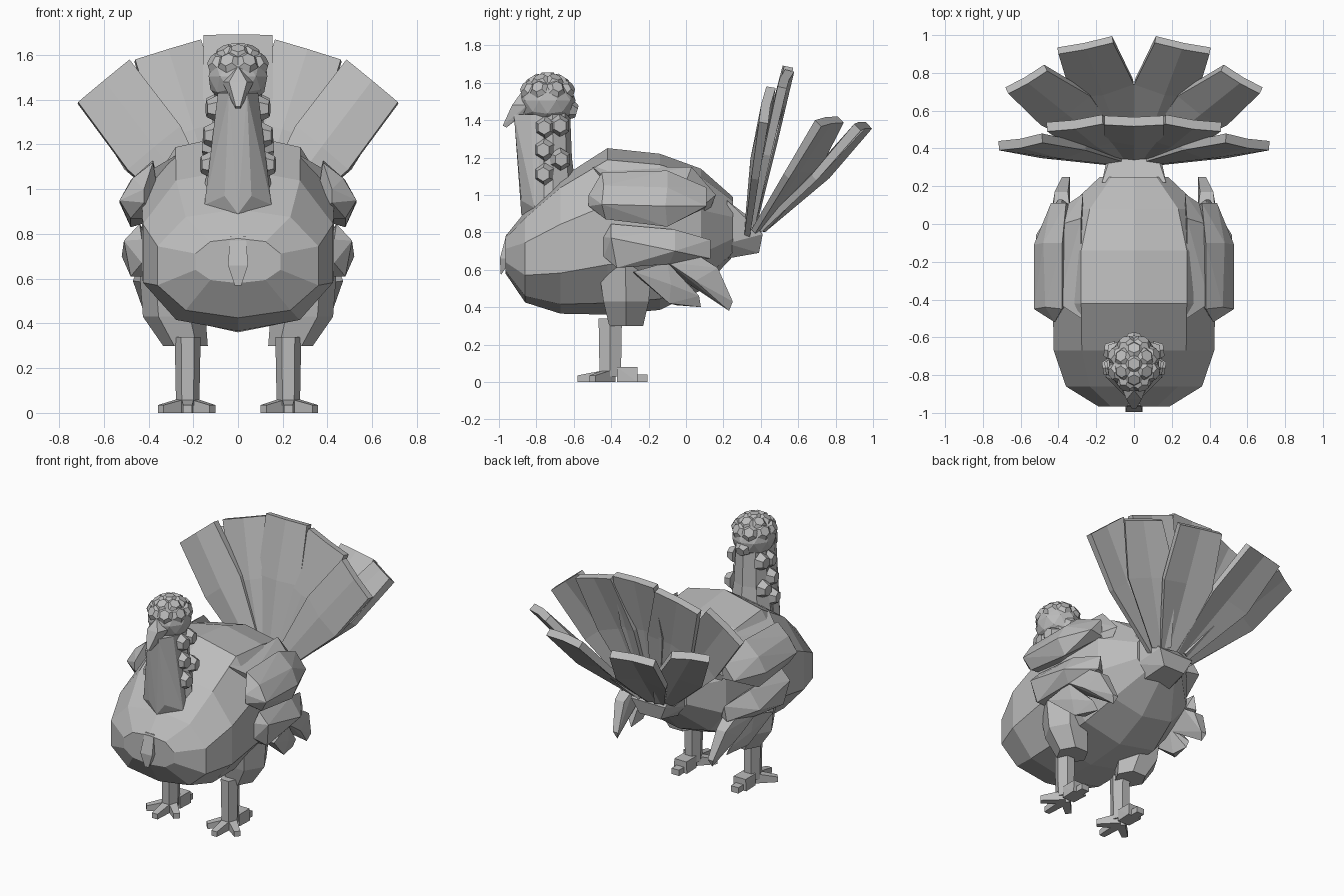
import bpy, bmesh, math
from mathutils import Vector

if "Cube" in bpy.data.objects:
    bpy.data.objects.remove(bpy.data.objects["Cube"])

GREY = (0.5, 0.5, 0.5, 1)
grey = bpy.data.materials.new("plain_grey")
grey.use_nodes = True
grey.diffuse_color = GREY
grey.node_tree.nodes["Principled BSDF"].inputs["Base Color"].default_value = GREY


def finish(name, bm):
    bmesh.ops.recalc_face_normals(bm, faces=bm.faces)
    mesh = bpy.data.meshes.new(name)
    bm.to_mesh(mesh)
    bm.free()
    mesh.materials.append(grey)
    obj = bpy.data.objects.new(name, mesh)
    bpy.context.collection.objects.link(obj)


def hull(name, points):
    bm = bmesh.new()
    for p in points:
        bm.verts.new(p)
    bmesh.ops.convex_hull(bm, input=bm.verts)
    bmesh.ops.delete(bm, geom=[v for v in bm.verts if not v.link_faces], context='VERTS')
    bmesh.ops.dissolve_limit(bm, angle_limit=0.05, verts=bm.verts, edges=bm.edges)
    finish(name, bm)


def loft(name, rings):
    bm = bmesh.new()
    loops = [[bm.verts.new(p) for p in ring] for ring in rings]
    for a, b in zip(loops, loops[1:]):
        for i in range(len(a)):
            j = (i + 1) % len(a)
            bm.faces.new((a[i], a[j], b[j], b[i]))
    bm.faces.new(loops[0])
    bm.faces.new(loops[-1])
    finish(name, bm)


def both(points):
    return [(s * x, y, z) for s in (1, -1) for x, y, z in points]


def pair(name, points):
    for side, s in (("left", 1), ("right", -1)):
        hull(f"{side}_{name}", [(s * x, y, z) for x, y, z in points])


def tube(cx, cy, z, rx, ry, n=6):
    return [(cx + rx * math.cos(math.tau * i / n), cy + ry * math.sin(math.tau * i / n), z)
            for i in range(n)]


# Body: faceted rings along y
half = [(0, 1), (.65, .93), (1, .66), (1, .3), (.65, .07), (0, 0)]
section = half + [(-x, z) for x, z in half[-2:0:-1]]
stations = [(-.965, .58, .78, .19), (-.86, .425, .91, .36), (-.67, .365, 1.09, .425),
            (-.42, .36, 1.25, .43), (-.14, .385, 1.22, .43), (.08, .49, 1.14, .36),
            (.25, .67, .99, .18)]
loft("body", [[(x * w, y, lo + z * (hi - lo)) for x, z in section]
              for y, lo, hi, w in stations])

# Chest tuft
hull("chest_tuft", both([(.035, -.96, .79), (.045, -.995, .66), (.015, -.99, .57),
                         (.035, -.9, .79), (.045, -.93, .66)]))

# Tail base
hull("tail_base", both([(.17, .22, .97), (.17, .22, .74), (.1, .22, .66), (.13, .34, .88),
                        (.13, .41, .79), (.08, .39, .69)]))


# Tail feathers: ridged blades widening from the base to a slanted tip
def feather(name, base, tip_a, tip_b, swell, sag):
    base, a, b = Vector(base), Vector(tip_a), Vector(tip_b)
    across = (b - a).normalized()
    normal = across.cross((a + b) / 2 - base).normalized()
    if normal.y < 0:
        normal = -normal
    rings = []
    for t, bulge, drop in ((0, 0, 0), (.55, swell, sag), (1, 0, 0)):
        p = (base - across * .06).lerp(a, t) - across * bulge + normal * drop
        q = (base + across * .06).lerp(b, t) + across * bulge + normal * drop
        mid = (p + q) / 2 - normal * (.008 + bulge * .4)
        off = normal * (.03 + .02 * t)
        rings.append([p, mid, q, q + off, mid + off, p + off])
    loft(name, rings)


feather("tail_feather_middle", (0, .34, .84), (-.155, .525, 1.69), (.155, .525, 1.69), .045, 0)
for side, s in (("left", 1), ("right", -1)):
    for name, bx, by, a, b, swell, sag in [
            ("front_inner", .06, .34, (.165, .53, 1.67), (.46, .49, 1.58), .045, 0),
            ("front_outer", .1, .32, (.485, .43, 1.58), (.715, .39, 1.39), .045, 0),
            ("rear_inner", .05, .39, (.11, .96, 1.39), (.4, .9, 1.38), .06, .025),
            ("rear_outer", .1, .38, (.46, .81, 1.42), (.665, .69, 1.4), .06, .025)]:
        feather(f"{side}_tail_{name}", (s * bx, by, .82), (s * a[0], a[1], a[2]),
                (s * b[0], b[1], b[2]), swell, sag)

# Wings: shoulder, upper and lower lobes, hanging flight feathers
pair("shoulder", [(.28, -.5, 1.15), (.28, .03, 1.15), (.4, -.42, 1.08), (.38, 0, 1.07),
                  (.42, -.35, .95), (.36, .1, .95), (.27, .16, 1.0), (.3, -.3, .85),
                  (.3, .1, .85)])
pair("upper_wing", [(.38, -.45, 1.12), (.38, -.1, 1.13), (.36, .11, 1.04), (.47, -.44, 1.05),
                    (.48, -.1, 1.04), (.53, -.45, .95), (.53, -.11, .94), (.44, .11, .94),
                    (.48, -.43, .87), (.48, -.1, .83), (.42, -.52, 1.0), (.42, -.52, .94),
                    (.34, -.4, .87), (.34, .1, .93)])
pair("lower_wing", [(.44, -.4, .845), (.44, -.06, .815), (.38, .13, .76), (.51, -.4, .77),
                    (.52, -.06, .7), (.4, .13, .66), (.48, -.37, .61), (.46, -.09, .63),
                    (.43, -.44, .775), (.43, -.44, .67), (.36, -.37, .61), (.34, .1, .67)])
pair("flight_feather_back", [(.46, -.1, .64), (.37, -.1, .6), (.43, .06, .68), (.34, .08, .67),
                             (.44, .05, .54), (.42, .17, .61), (.35, .17, .61),
                             (.38, .25, .43), (.34, .25, .43), (.36, .23, .38)])
pair("flight_feather_front", [(.47, -.28, .59), (.39, -.28, .58), (.45, -.1, .64),
                              (.37, -.1, .63), (.44, -.08, .52), (.41, -.09, .42),
                              (.39, .07, .46), (.36, .08, .4), (.36, -.05, .41)])

# Legs and feet
for side, s in (("left", 1), ("right", -1)):
    x = s * .225
    loft(f"{side}_thigh", [tube(s * .3, -.325, .62, .14, .165), tube(s * .285, -.32, .43, .14, .14),
                           tube(s * .235, -.32, .3, .1, .105)])
    loft(f"{side}_shank", [tube(x, -.405, .34, .058, .072), tube(x, -.405, .03, .052, .066)])
    for i, (tx, ty) in enumerate([(-.11, -.5), (.0, -.58), (.12, -.5)]):
        tip = Vector((x + s * tx, ty, 0))
        root = Vector((x, -.4, 0))
        n = (tip - root).cross(Vector((0, 0, 1))).normalized()
        hull(f"{side}_toe_{i + 1}",
             [root + n * k * .03 + Vector((0, 0, h)) for k in (1, -1) for h in (0, .07)]
             + [tip + n * k * .02 + Vector((0, 0, h)) for k in (1, -1) for h in (0, .035)])
    hull(f"{side}_heel", [(x + k * w, y, z) for k in (1, -1) for w, y, z in
                          [(.045, -.37, 0), (.045, -.37, .08), (.045, -.26, .08),
                           (.05, -.26, 0)]])
    hull(f"{side}_back_toe", [(x + k * .028, y, z) for k in (1, -1) for y in (-.3, -.205)
                              for z in (0, .04)])

# Neck and throat flap
loft("neck", [tube(0, -.71, .95, .16, .13, 8), tube(0, -.71, 1.2, .12, .1, 8),
              tube(0, -.715, 1.45, .105, .095, 8)])
hull("throat_flap", both([(.04, -.92, 1.43), (.09, -.83, 1.43), (.06, -.88, .97),
                          (.15, -.81, .93), (.14, -.76, .93), (.09, -.76, 1.43),
                          (0, -.88, .89)]))

# Head and hooked beak
bm = bmesh.new()
bmesh.ops.create_icosphere(bm, subdivisions=2, radius=1)
for v in bm.verts:
    v.co = Vector((v.co.x * .138, v.co.y * .15 - .74, v.co.z * .135 + 1.505))
finish("head", bm)
hull("beak_upper", both([(0, -.88, 1.55), (.07, -.85, 1.48), (.04, -.93, 1.48),
                         (.045, -.87, 1.43), (.01, -.98, 1.37), (.012, -.96, 1.36)]))
hull("beak_lower", both([(.04, -.84, 1.46), (.035, -.84, 1.41), (.015, -.93, 1.41)]))


# Six-sided warts on crown and neck
def wart(name, pos, direction, r, depth):
    bm = bmesh.new()
    bmesh.ops.create_cone(bm, cap_ends=True, segments=6, radius1=r, radius2=r * .6, depth=depth)
    rot = Vector(direction).to_track_quat('Z', 'Y')
    for v in bm.verts:
        v.co = rot @ v.co + Vector(pos)
    finish(name, bm)


for elev, count in ((30, 8), (58, 6), (90, 1)):
    for i in range(count):
        az = math.tau * (i + .5) / count
        e = math.radians(elev)
        d = Vector((math.cos(e) * math.cos(az), math.cos(e) * math.sin(az), math.sin(e)))
        wart(f"crown_wart_{elev}_{i + 1}",
             (d.x * .137, d.y * .149 - .74, d.z * .137 + 1.505), d, .054, .024)
wart("nape_wart", (0, -.6, 1.45), (0, 1, -.3), .055, .035)
for side, s in (("left", 1), ("right", -1)):
    for i, (y, z) in enumerate([(-.755, 1.36), (-.675, 1.37), (-.76, 1.24),
                                (-.67, 1.19), (-.76, 1.11)]):
        wart(f"{side}_neck_wart_{i + 1}", (s * (.115 + (1.37 - z) * .1), y, z),
             (s, (y + .71) * 3, 0), .062, .05)
